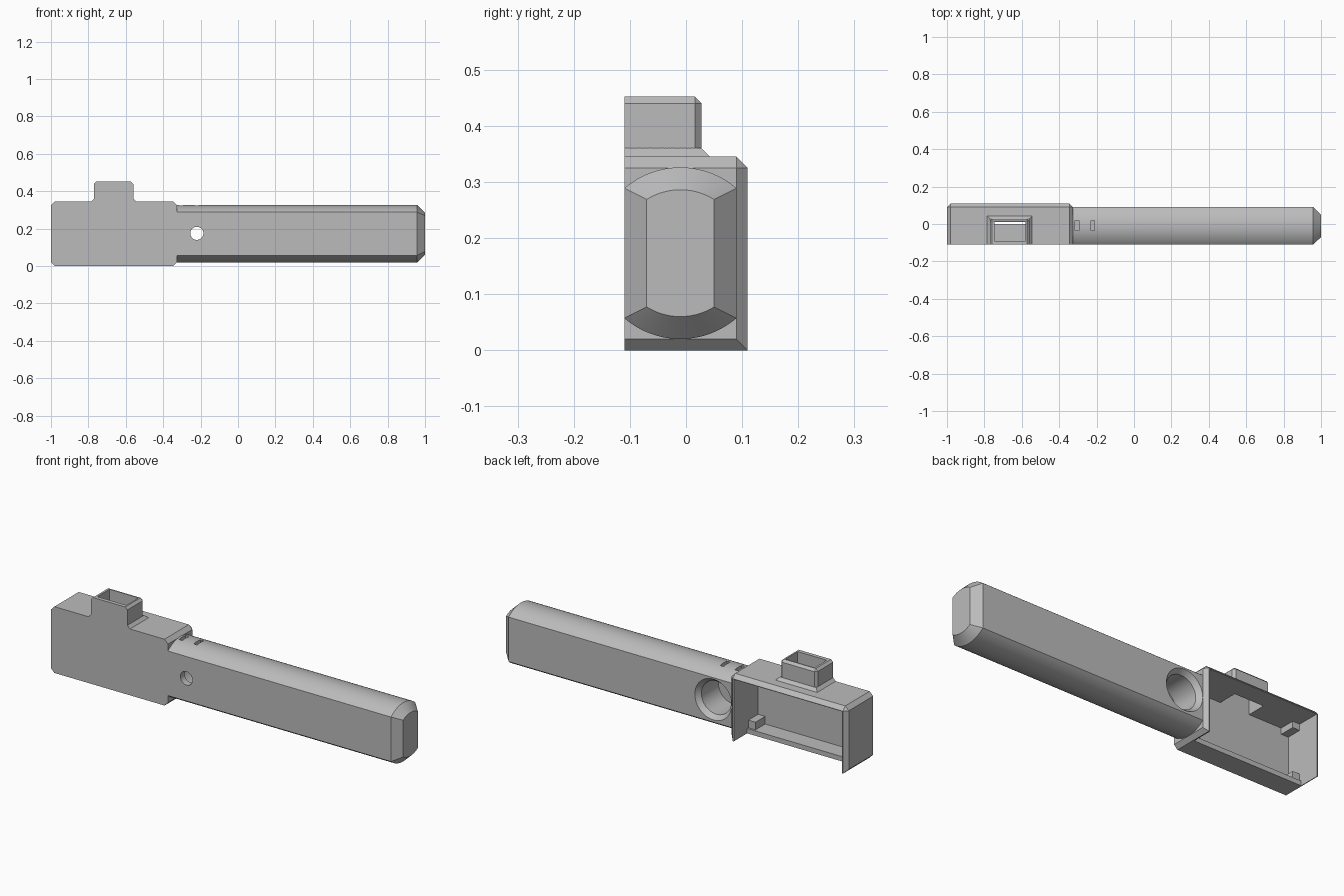
import bpy, bmesh, math
from mathutils import Vector

if "Cube" in bpy.data.objects:
    bpy.data.objects.remove(bpy.data.objects["Cube"])

grey = bpy.data.materials.new("plain grey")
grey.use_nodes = True
grey.diffuse_color = (0.5, 0.5, 0.5, 1)
grey.node_tree.nodes["Principled BSDF"].inputs["Base Color"].default_value = (0.5, 0.5, 0.5, 1)


def finish(name, bm):
    bmesh.ops.recalc_face_normals(bm, faces=bm.faces[:])
    mesh = bpy.data.meshes.new(name)
    bm.to_mesh(mesh)
    bm.free()
    mesh.materials.append(grey)
    obj = bpy.data.objects.new(name, mesh)
    bpy.context.collection.objects.link(obj)
    return obj


def box(name, xs, ys, zs, bevel=0, rule=None):
    """Box from ranges; edges picked by the rule are chamfered."""
    bm = bmesh.new()
    bmesh.ops.create_cube(bm, size=1)
    for v in bm.verts:
        v.co = Vector([(r[1] if c > 0 else r[0]) for c, r in zip(v.co, (xs, ys, zs))])
    if bevel:
        def picked(e):
            d = e.verts[1].co - e.verts[0].co
            mid = (e.verts[0].co + e.verts[1].co) / 2
            axis = max(range(3), key=lambda i: abs(d[i]))
            return rule(axis, mid.y > ys[1] - bevel, mid.z > zs[1] - bevel)
        bmesh.ops.bevel(bm, geom=[e for e in bm.edges if picked(e)], offset=bevel,
                        offset_type='OFFSET', segments=1, profile=0.5, affect='EDGES')
    return finish(name, bm)


def loft(name, rings):
    """Skin through matching rings, with flat ends."""
    bm = bmesh.new()
    loops = [[bm.verts.new(p) for p in ring] for ring in rings]
    n = len(loops[0])
    for a, b in zip(loops, loops[1:]):
        for i in range(n):
            j = (i + 1) % n
            bm.faces.new((a[i], a[j], b[j], b[i]))
    bm.faces.new(loops[0])
    bm.faces.new(loops[-1])
    return finish(name, bm)


def carve(obj, cutters):
    for c in cutters:
        mod = obj.modifiers.new("cut", 'BOOLEAN')
        mod.operation = 'DIFFERENCE'
        mod.solver = 'EXACT'
        mod.object = c
    bpy.ops.object.select_all(action='DESELECT')
    bpy.context.view_layer.objects.active = obj
    obj.select_set(True)
    for mod in list(obj.modifiers):
        bpy.ops.object.modifier_apply(modifier=mod.name)
    bpy.ops.object.shade_smooth_by_angle(angle=math.radians(25))


# Housing shell: chamfered along depth, plus back uprights and back top edge
housing = box("housing", (-1, -0.326), (-0.11, 0.11), (0, 0.345), 0.02,
              lambda axis, back, top: axis == 1 or (back and (axis == 2 or top)))
cavity = box("cavity_cutter", (-0.976, -0.352), (-0.09, 0.2), (0.025, 0.322))
underside = box("underside_cutter", (-0.976, -0.352), (0.0, 0.2), (-0.1, 0.3))
port_hole = box("port_hole_cutter", (-0.747, -0.58), (-0.09, 0.01), (0.3, 0.6))
carve(housing, [cavity, underside, port_hole])

# Corner blocks inside the housing
for side, xs in (("outer", (-0.98, -0.935)), ("inner", (-0.393, -0.348))):
    for level, zs in (("lower", (0.02, 0.065)), ("upper", (0.29, 0.326))):
        box(f"{level}_{side}_block", xs, (-0.095, -0.01), zs)

# Hollow port on top, with a flared foot
port = box("port", (-0.77, -0.56), (-0.11, 0.028), (0.34, 0.452), 0.012,
           lambda axis, back, top: (axis == 1 and top) or (back and (axis == 2 or top)))


def foot_ring(grow, z):
    x0, x1, y1 = -0.77 - grow, -0.56 + grow, 0.028 + grow
    return [(x0, -0.11, z), (x1, -0.11, z), (x1, y1, z), (x0, y1, z)]


foot = loft("port_foot", [foot_ring(0.016, 0.344), foot_ring(0, 0.36)])
carve(port, [port_hole])
carve(foot, [port_hole])

# Grip: flat sides, rounded top and bottom, chamfered tip
CY, CZ, RADIUS, HALF, STEPS = -0.01, 0.173, 0.153, 0.1, 20


def grip_ring(x, inset):
    r, h = RADIUS - inset, HALF - inset
    spread = math.asin(h / r)
    ring = []
    for sign in (1, -1):
        for i in range(STEPS + 1):
            a = spread * (1 - 2 * i / STEPS)
            ring.append((x, CY + sign * r * math.sin(a), CZ + sign * r * math.cos(a)))
    return ring


grip = loft("grip", [grip_ring(-0.335, 0), grip_ring(0.958, 0), grip_ring(1, 0.04)])


# Stepped bore: small hole in front, wide countersunk recess at the back
def circle(y, r):
    angles = [math.tau * i / 48 for i in range(48)]
    return [(-0.22 + r * math.cos(a), y, 0.175 + r * math.sin(a)) for a in angles]


bore = loft("bore_cutter", [circle(y, r) for y, r in (
    (-0.2, 0.035), (-0.075, 0.035), (-0.075, 0.086), (0.065, 0.086), (0.1, 0.114))])
slots = [box("slot_cutter", (x - 0.01, x + 0.01), (-0.036, 0.02), (0.285, 0.4))
         for x in (-0.305, -0.22)]
carve(grip, [bore] + slots)

for cutter in [cavity, underside, port_hole, bore] + slots:
    cutter.hide_render = True
    cutter.hide_set(True)
